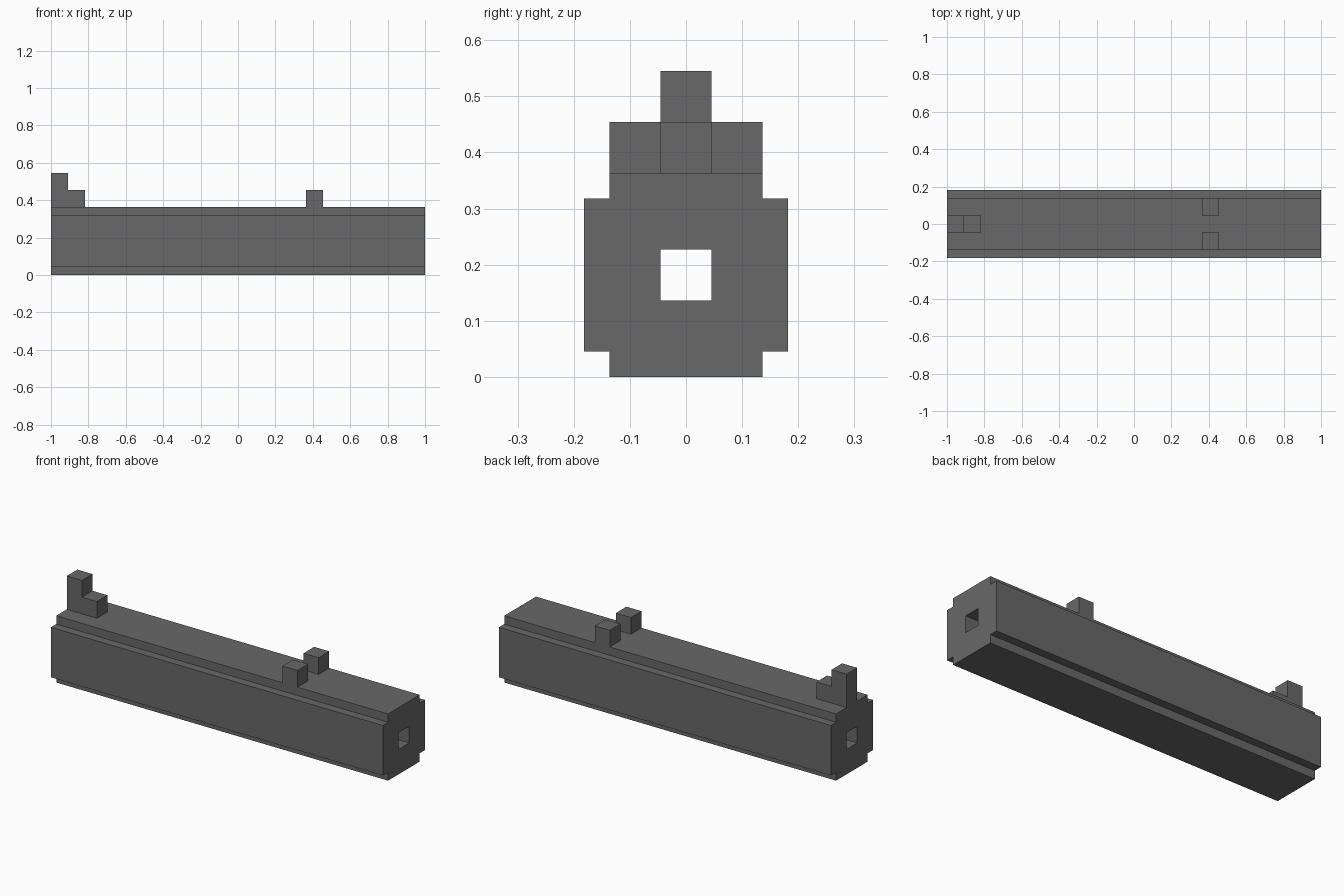
import bpy
import bmesh
from mathutils import Vector

cube = bpy.data.objects.get("Cube")
if cube:
    bpy.data.objects.remove(cube, do_unlink=True)

U = 2 / 22          # one block of the model's grid
HALF = 11 * U       # half of the barrel length

grey = bpy.data.materials.new("dark_grey")
grey.use_nodes = True
colour = (0.14, 0.14, 0.14, 1)
grey.diffuse_color = colour
grey.node_tree.nodes["Principled BSDF"].inputs["Base Color"].default_value = colour


def make_object(name, bm):
    bmesh.ops.recalc_face_normals(bm, faces=bm.faces[:])
    mesh = bpy.data.meshes.new(name)
    bm.to_mesh(mesh)
    bm.free()
    mesh.materials.append(grey)
    obj = bpy.data.objects.new(name, mesh)
    bpy.context.collection.objects.link(obj)
    return obj


def extrude_profile(name, loops, start, direction):
    """Fill closed loops (inner loops become holes) and extrude them."""
    bm = bmesh.new()
    edges = []
    for loop in loops:
        verts = [bm.verts.new(start + p) for p in loop]
        edges += [bm.edges.new((v, verts[i - 1])) for i, v in enumerate(verts)]
    bmesh.ops.triangle_fill(bm, edges=edges, use_beauty=True)
    out = bmesh.ops.extrude_face_region(bm, geom=bm.faces[:], use_keep_orig=True)
    moved = [g for g in out["geom"] if isinstance(g, bmesh.types.BMVert)]
    bmesh.ops.translate(bm, verts=moved, vec=direction)
    bmesh.ops.dissolve_limit(bm, angle_limit=0.01, verts=bm.verts[:], edges=bm.edges[:])
    return make_object(name, bm)


# Barrel: stepped-corner profile with a square bore running right through
quarter = [(2, 1.5), (1.5, 1.5), (1.5, 2)]
outline = (quarter
           + [(-y, z) for y, z in reversed(quarter)]
           + [(-y, -z) for y, z in quarter]
           + [(y, -z) for y, z in reversed(quarter)])
bore = [(0.5, 0.5), (-0.5, 0.5), (-0.5, -0.5), (0.5, -0.5)]
barrel_loops = [[Vector((0, y * U, (z + 2) * U)) for y, z in loop]
                for loop in (outline, bore)]
extrude_profile("barrel", barrel_loops, Vector((-HALF, 0, 0)), Vector((2 * HALF, 0, 0)))

# Front sight: L-shaped step at the muzzle end
sight = [(0, 0), (2, 0), (2, 1), (1, 1), (1, 2), (0, 2)]
sight_loop = [Vector((x * U, 0, z * U)) for x, z in sight]
extrude_profile("front_sight", [sight_loop], Vector((-HALF, -U / 2, 4 * U)), Vector((0, U, 0)))

# Rear sight: a pair of blocks flanking the sight line
block = [Vector((x * U, 0, z * U)) for x, z in [(0, 0), (1, 0), (1, 1), (0, 1)]]
for name, y in (("rear_sight_right", -1.5), ("rear_sight_left", 0.5)):
    extrude_profile(name, [block], Vector((4 * U, y * U, 4 * U)), Vector((0, U, 0)))
